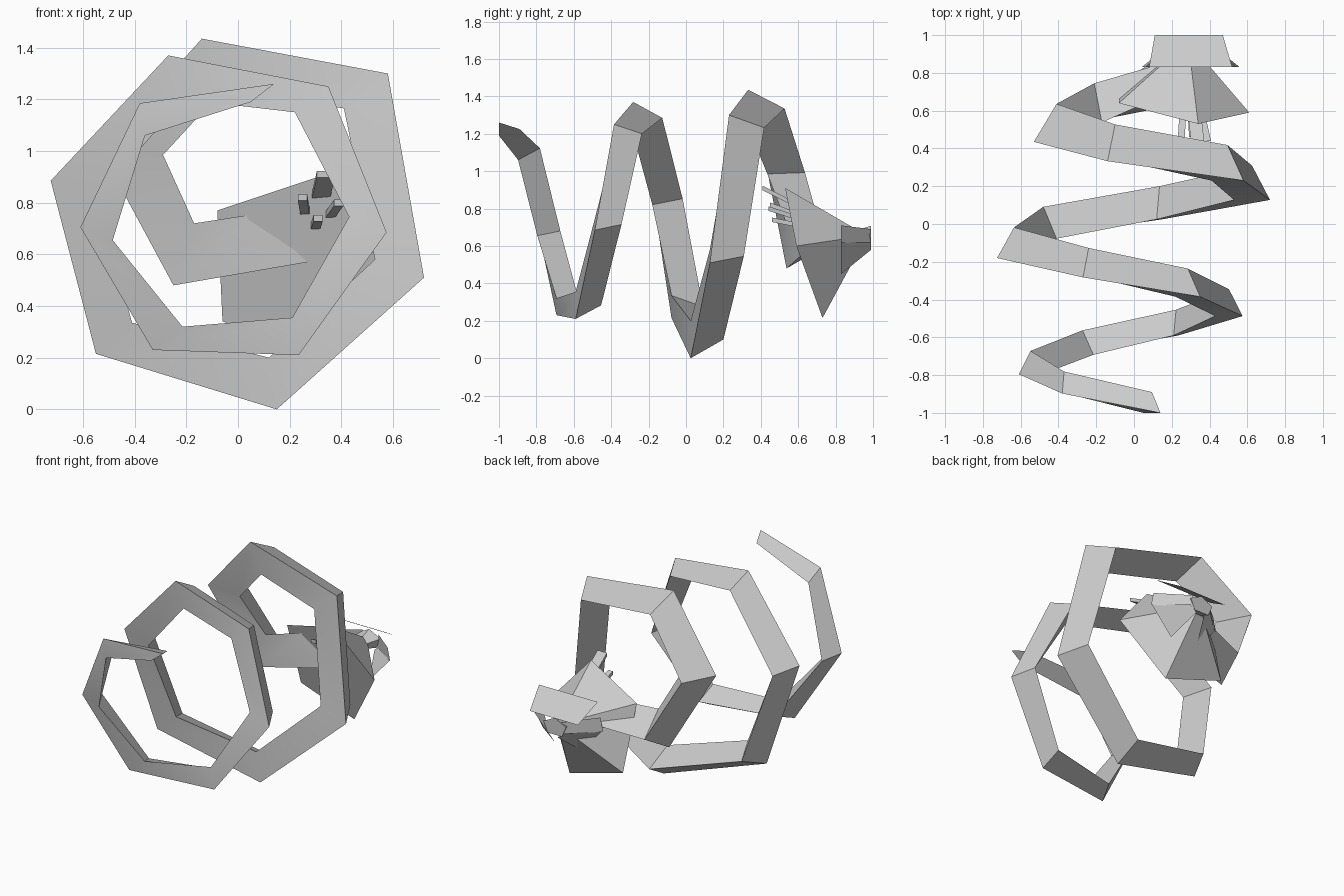
import bpy, bmesh, math
from mathutils import Vector

if "Cube" in bpy.data.objects:
    bpy.data.objects.remove(bpy.data.objects["Cube"])

grey = bpy.data.materials.new("pale_grey")
grey.diffuse_color = (0.6, 0.6, 0.6, 1)
grey.use_nodes = True
grey.node_tree.nodes["Principled BSDF"].inputs["Base Color"].default_value = grey.diffuse_color


def make(name, verts, faces, smooth=False, closed=True):
    """Turn points and faces into a named object."""
    bm = bmesh.new()
    vs = [bm.verts.new(v) for v in verts]
    for f in faces:
        bm.faces.new([vs[i] for i in f])
    if closed:
        bmesh.ops.recalc_face_normals(bm, faces=bm.faces)
    mesh = bpy.data.meshes.new(name)
    bm.to_mesh(mesh)
    bm.free()
    mesh.materials.append(grey)
    ob = bpy.data.objects.new(name, mesh)
    bpy.context.collection.objects.link(ob)
    if smooth:
        bpy.ops.object.select_all(action='DESELECT')
        ob.select_set(True)
        bpy.context.view_layer.objects.active = ob
        bpy.ops.object.shade_smooth_by_angle(angle=math.radians(30))
    return ob


def loft(name, rings, smooth=False):
    """Skin a list of equal rings and cap both ends."""
    n = len(rings[0])
    faces = [(k * n + i, k * n + (i + 1) % n, (k + 1) * n + (i + 1) % n, (k + 1) * n + i)
             for k in range(len(rings) - 1) for i in range(n)]
    last = (len(rings) - 1) * n
    faces += [tuple(range(n)), tuple(range(last, last + n))]
    return make(name, [p for r in rings for p in r], faces, smooth)


# Coiled vine: outer x, z and inner x, z at each bend; triangular section
bends = [
    (0.14, 1.26, 0.05, 1.19), (-0.38, 1.185, -0.36, 1.06),
    (-0.61, 0.705, -0.485, 0.655), (-0.33, 0.23, -0.215, 0.32),
    (0.235, 0.21, 0.21, 0.355), (0.575, 0.685, 0.43, 0.745),
    (0.35, 1.25, 0.22, 1.15), (-0.27, 1.37, -0.21, 1.20),
    (-0.725, 0.885, -0.545, 0.82), (-0.55, 0.215, -0.41, 0.335),
    (0.15, 0.0, 0.12, 0.20), (0.72, 0.51, 0.53, 0.58),
    (0.58, 1.30, 0.41, 1.165), (-0.14, 1.435, -0.06, 1.235),
    (-0.53, 1.0, -0.29, 0.985), (-0.25, 0.48, -0.17, 0.72),
    (0.27, 0.57, 0.06, 0.755)]
rings = []
for i, (ox, oz, ix, iz) in enumerate(bends):
    y = -1 + 0.1025 * i
    back = y + 0.11 + 0.0065 * i
    rings.append([(ox, y, oz), (ix, y, iz), ((ox + ix) / 2, back, (oz + iz) / 2)])
loft("vine_coil", rings, smooth=True)

# Bell of the flower: tilted five-sided mouth narrowing to the neck
mouth = [Vector(p) for p in ((0.34, 0.53, 0.91), (0.61, 0.59, 0.60), (0.36, 0.73, 0.215),
                             (-0.06, 0.76, 0.34), (-0.08, 0.64, 0.77))]
neck = Vector((0.28, 0.93, 0.645))
centre = sum(mouth, Vector()) / 5
loft("flower_bell", [mouth, [neck + (p - centre) * 0.12 for p in mouth]])

# Short knob behind the neck
loft("flower_knob", [[(0.29 + r * math.cos(a), y, 0.645 + r * 0.7 * math.sin(a))
                      for a in (math.radians(90 + 72 * k) for k in range(5))]
                     for y, r in ((0.90, 0.05), (0.99, 0.09))])

# Sepals: a broad upper plate and tapering side and lower plates
make("upper_sepal", [(0.11, 1.0, 0.71), (0.47, 1.0, 0.71), (0.52, 0.83, 0.81), (0.08, 0.83, 0.81)],
     [(0, 1, 2, 3)], closed=False)
for side, s in (("right", 1), ("left", -1)):
    def at(x, y, z):
        return (0.30 + s * x, y, z)
    make(side + "_sepal", [at(0.06, 0.99, 0.69), at(0.05, 0.99, 0.60),
                           at(0.26, 0.83, 0.62), at(0.24, 0.83, 0.71)], [(0, 1, 2, 3)])
    make(side + "_lower_sepal", [at(0.08, 0.99, 0.62), at(0.03, 0.99, 0.58),
                                 at(0.10, 0.83, 0.45), at(0.25, 0.83, 0.62)], [(0, 1, 2, 3)])

# Stamens: slim strips reaching out of the mouth
for k, (tip, w) in enumerate((((0.34, 0.41, 0.91), 0.035), ((0.25, 0.45, 0.82), 0.018),
                              ((0.39, 0.44, 0.80), 0.018), ((0.31, 0.46, 0.74), 0.018))):
    x, y, z = tip
    base = Vector(tip).lerp(neck, 0.35)
    loft("stamen_%d" % (k + 1), [
        [(px - w, py, pz + 0.012), (px + w, py, pz + 0.012),
         (px + w, py, pz - 0.012), (px - w, py, pz - 0.012)]
        for px, py, pz in (tip, base)])
